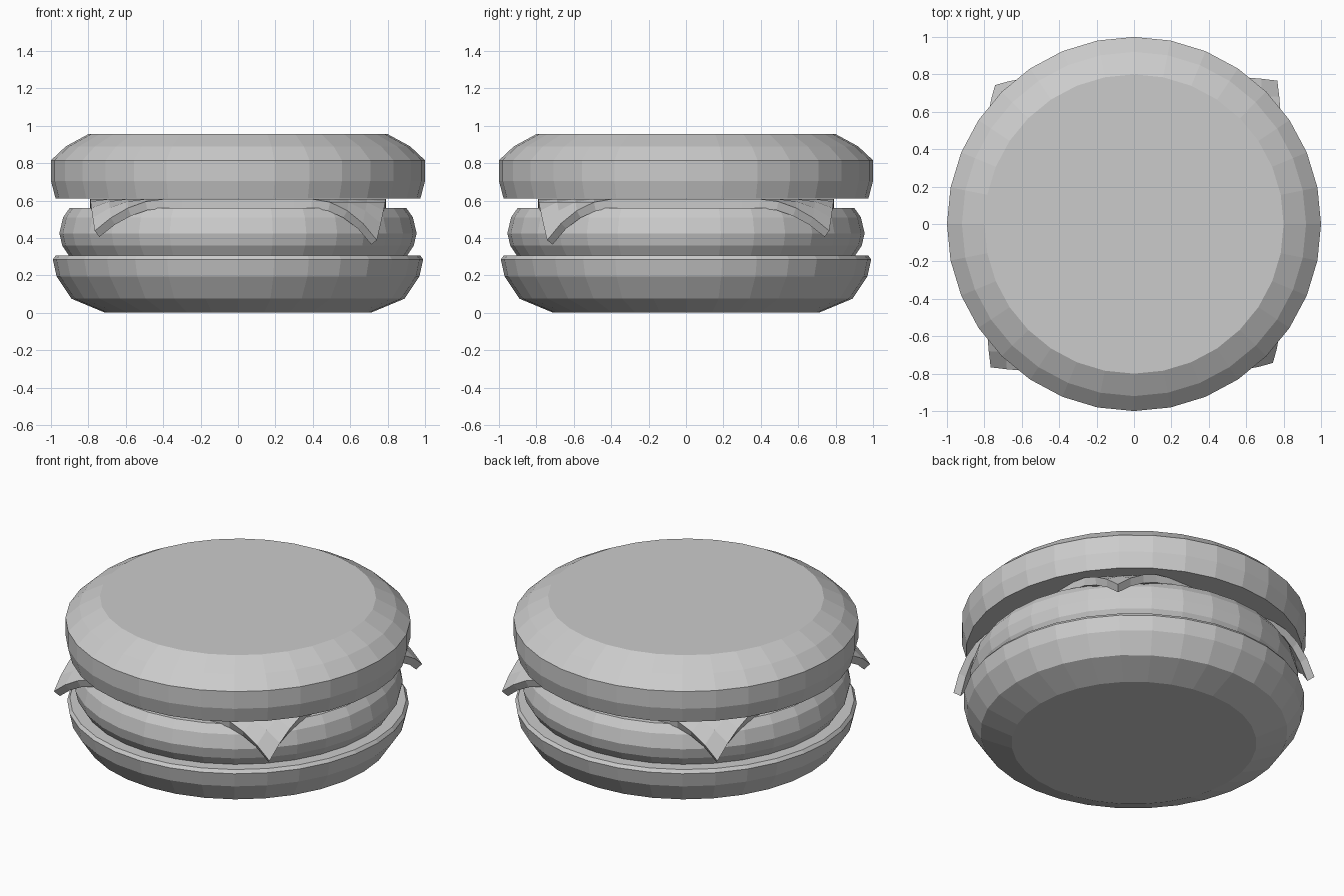
import bpy, bmesh, math

if "Cube" in bpy.data.objects:
    bpy.data.objects.remove(bpy.data.objects["Cube"])

SEGMENTS = 32


def lathe(name, profile):
    """Closed flat-faced solid of revolution from (radius, z) points, bottom to top."""
    bm = bmesh.new()
    rings = []
    for r, z in profile:
        rings.append([bm.verts.new((r * math.cos(2 * math.pi * i / SEGMENTS),
                                    r * math.sin(2 * math.pi * i / SEGMENTS), z))
                      for i in range(SEGMENTS)])
    for lo, hi in zip(rings, rings[1:]):
        for i in range(SEGMENTS):
            j = (i + 1) % SEGMENTS
            bm.faces.new((lo[i], lo[j], hi[j], hi[i]))
    bm.faces.new(rings[0][::-1])
    bm.faces.new(rings[-1])
    return finish(name, bm)


def finish(name, bm):
    mesh = bpy.data.meshes.new(name)
    bm.to_mesh(mesh)
    bm.free()
    obj = bpy.data.objects.new(name, mesh)
    bpy.context.collection.objects.link(obj)
    return obj


# Buns and patty
lathe("bottom_bun", [(0.71, 0), (0.89, 0.075), (0.97, 0.195), (0.99, 0.285),
                     (0.975, 0.305), (0.94, 0.305)])
lathe("patty", [(0.90, 0.30), (0.94, 0.36), (0.955, 0.425), (0.935, 0.51), (0.90, 0.56)])
lathe("top_bun", [(0.975, 0.61), (1.0, 0.705), (1.0, 0.815), (0.92, 0.89), (0.80, 0.955)])

# Cheese slice: square sheet whose four corners droop over the patty
HALF = 0.79
bm = bmesh.new()
bmesh.ops.create_grid(bm, x_segments=16, y_segments=16, size=HALF)
for v in bm.verts:
    x, y = v.co.x, v.co.y
    t = max(0.0, (abs(x) + abs(y) - 1.19) / (2 * HALF - 1.19))
    # front-right and back-left corners hang lower and closer in
    drop, pull = (0.22, 0.06) if x * y < 0 else (0.17, 0.03)
    k = 1 - pull * t * t
    v.co = (x * k, y * k, 0.608 - drop * t ** 1.8)
cheese = finish("cheese_slice", bm)
solid = cheese.modifiers.new("thickness", 'SOLIDIFY')
solid.thickness = 0.048
solid.offset = -1
